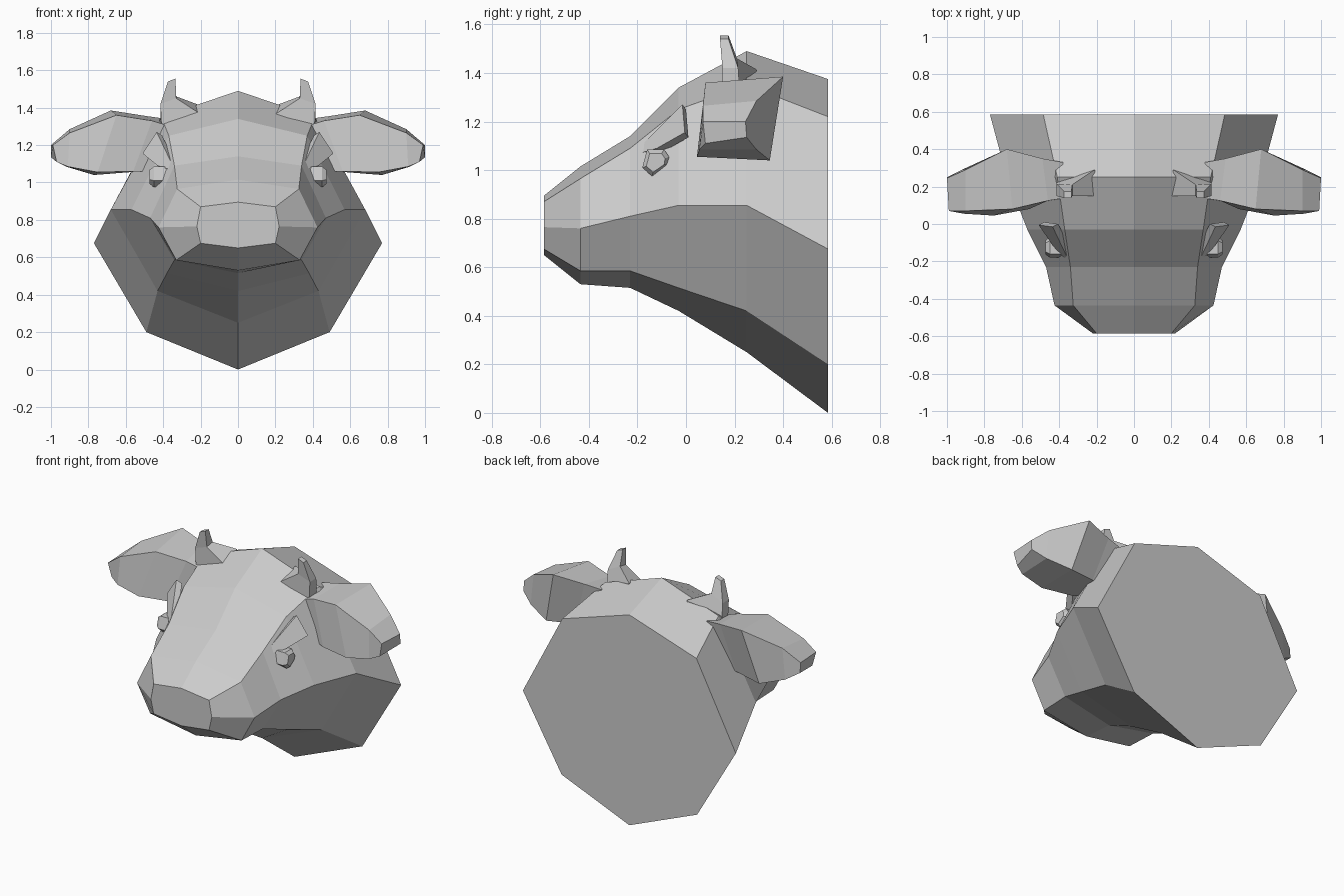
import bpy, bmesh


def loft(name, rings, mirror=False):
    """Skin matching closed rings, cap both ends, optionally mirror across x."""
    bm = bmesh.new()
    loops = [[bm.verts.new(p) for p in ring] for ring in rings]
    n = len(loops[0])
    for a, b in zip(loops, loops[1:]):
        for i in range(n):
            j = (i + 1) % n
            bm.faces.new((a[i], a[j], b[j], b[i]))
    bm.faces.new(loops[0])
    bm.faces.new(loops[-1])
    bmesh.ops.recalc_face_normals(bm, faces=bm.faces[:])
    mesh = bpy.data.meshes.new(name)
    bm.to_mesh(mesh)
    bm.free()
    obj = bpy.data.objects.new(name, mesh)
    bpy.context.collection.objects.link(obj)
    if mirror:
        mod = obj.modifiers.new("Mirror", 'MIRROR')
        mod.use_axis = (True, False, False)
        mod.use_mirror_merge = False
    return obj


# Head and neck: half sections (x, z) from top centre to bottom centre, keyed by y
sections = {
    -0.585: [(0, .895), (.20, .87), (.22, .765), (.20, .675), (0, .65)],
    -0.435: [(0, 1.015), (.325, .965), (.425, .76), (.33, .585), (0, .53)],
    -0.23: [(0, 1.14), (.34, 1.09), (.47, .81), (.34, .585), (0, .515)],
    -0.03: [(0, 1.34), (.37, 1.25), (.57, .855), (.38, .515), (0, .42)],
    0.25: [(0, 1.49), (.41, 1.35), (.68, .855), (.43, .42), (0, .25)],
    0.585: [(0, 1.375), (.485, 1.22), (.77, .675), (.49, .2), (0, 0)],
}
rings = []
for y, half in sections.items():
    outline = half + [(-x, z) for x, z in half[-2:0:-1]]
    rings.append([(x, y, z) for x, z in outline])
loft("head", rings)

# Ears: root, widest and tip rings
loft("ears", [
    [(.36, .14, 1.30), (.38, .33, 1.34), (.48, .30, 1.06), (.48, .12, 1.06)],
    [(.46, .125, 1.33), (.49, .35, 1.355), (.58, .31, 1.055), (.56, .08, 1.06)],
    [(.65, .08, 1.36), (.68, .40, 1.385), (.77, .345, 1.04), (.75, .045, 1.055)],
    [(.90, .07, 1.265), (.90, .29, 1.285), (.92, .29, 1.085), (.91, .055, 1.085)],
    [(.99, .07, 1.20), (1.0, .245, 1.20), (1.0, .25, 1.135), (.97, .08, 1.11)],
], mirror=True)

# Horns: wide base, bend and narrow tip
loft("horns", [
    [(.20, .15, 1.33), (.40, .15, 1.27), (.41, .22, 1.28), (.21, .29, 1.38)],
    [(.20, .15, 1.365), (.41, .15, 1.32), (.415, .22, 1.34), (.21, .29, 1.415)],
    [(.33, .15, 1.45), (.415, .15, 1.42), (.415, .215, 1.42), (.33, .21, 1.46)],
    [(.335, .14, 1.555), (.375, .14, 1.54), (.375, .175, 1.54), (.335, .175, 1.555)],
], mirror=True)

# Eyes: small faceted studs set into the cheek
eye = [(-.16, 1.085), (-.09, 1.085), (-.07, 1.055), (-.075, 1.02), (-.14, .975), (-.18, 1.01)]


def eye_ring(x, scale):
    return [(x, -.125 + (y + .125) * scale, 1.03 + (z - 1.03) * scale) for y, z in eye]


loft("eyes", [eye_ring(.36, 1), eye_ring(.45, 1), eye_ring(.472, .7)], mirror=True)

# Brows: slanted plates over the eyes
brow = [(.335, -.225, 1.06), (.435, -.015, 1.27), (.51, -.005, 1.155), (.43, -.12, 1.09)]
loft("brows", [brow, [(x - .03, y + .015, z - .02) for x, y, z in brow]], mirror=True)
